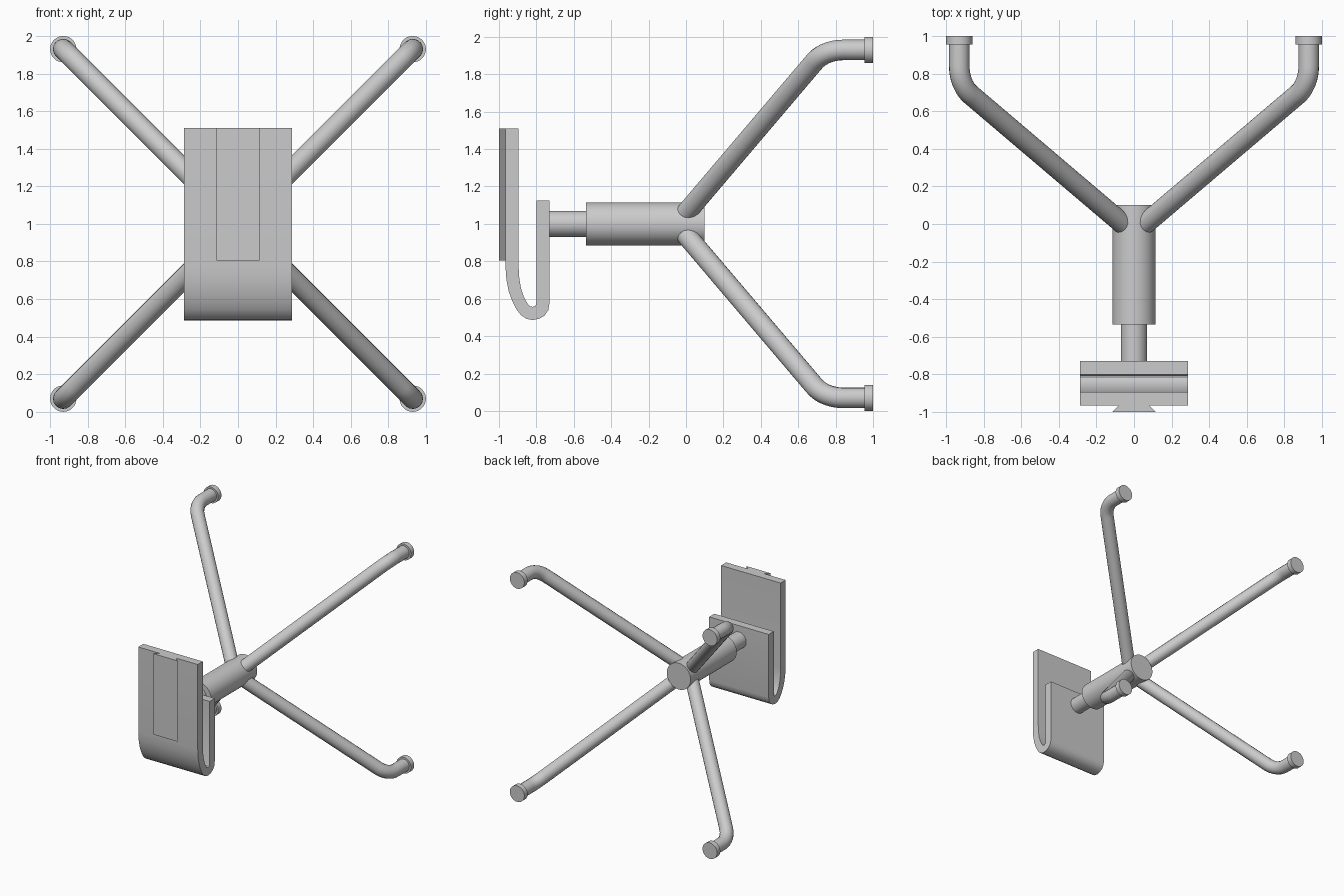
import bpy, bmesh, math
from mathutils import Vector

if "Cube" in bpy.data.objects:
    bpy.data.objects.remove(bpy.data.objects["Cube"])


def finish(obj, angle=30):
    bpy.ops.object.select_all(action='DESELECT')
    obj.select_set(True)
    bpy.context.view_layer.objects.active = obj
    bpy.ops.object.shade_smooth_by_angle(angle=math.radians(angle))


def cylinder(name, x, z, r, y0, y1):
    bpy.ops.mesh.primitive_cylinder_add(vertices=48, radius=r, depth=y1 - y0,
                                        location=(x, (y0 + y1) / 2, z),
                                        rotation=(math.pi / 2, 0, 0))
    obj = bpy.context.object
    obj.name = name
    finish(obj)


def extrude(name, profile, offset):
    bm = bmesh.new()
    face = bm.faces.new([bm.verts.new(p) for p in profile])
    res = bmesh.ops.extrude_face_region(bm, geom=[face])
    verts = [v for v in res['geom'] if isinstance(v, bmesh.types.BMVert)]
    bmesh.ops.translate(bm, vec=offset, verts=verts)
    bmesh.ops.recalc_face_normals(bm, faces=bm.faces)
    mesh = bpy.data.meshes.new(name)
    bm.to_mesh(mesh)
    bm.free()
    obj = bpy.data.objects.new(name, mesh)
    bpy.context.collection.objects.link(obj)
    finish(obj)


def tube(name, path, r):
    curve = bpy.data.curves.new(name, 'CURVE')
    curve.dimensions = '3D'
    curve.bevel_depth = r
    curve.bevel_resolution = 6
    curve.use_fill_caps = True
    spline = curve.splines.new('POLY')
    spline.points.add(len(path) - 1)
    for pt, co in zip(spline.points, path):
        pt.co = (*co, 1)
    obj = bpy.data.objects.new(name, curve)
    bpy.context.collection.objects.link(obj)
    bpy.ops.object.select_all(action='DESELECT')
    obj.select_set(True)
    bpy.context.view_layer.objects.active = obj
    bpy.ops.object.convert(target='MESH')
    finish(bpy.context.object, 40)


def bent_path(start, corner, end, radius, steps=12):
    # straight - circular fillet - straight
    a, b = (start - corner).normalized(), (end - corner).normalized()
    half = a.angle(b) / 2
    t = radius / math.tan(half)
    mid = (a + b).normalized()
    centre = corner + mid * (radius / math.sin(half))
    p, q = corner + a * t - centre, corner + b * t - centre
    sweep = p.angle(q)
    arc = [centre + (p * math.sin((1 - i / steps) * sweep) + q * math.sin(i / steps * sweep))
           / math.sin(sweep) for i in range(steps + 1)]
    return [start] + arc + [end]


# Hub and narrower shaft
cylinder("hub", 0, 1, 0.115, -0.535, 0.1)
cylinder("shaft", 0, 1, 0.07, -0.74, -0.53)

# Four bent arms with round feet
for sx, side in ((-1, "left"), (1, "right")):
    for sz, level in ((-1, "lower"), (1, "upper")):
        x, z = 0.93 * sx, 1 + 0.93 * sz
        path = bent_path(Vector((0, -0.05, 1)), Vector((x, 0.74, z)),
                         Vector((x, 0.96, z)), 0.18)
        tube(f"{level}_{side}_arm", path, 0.055)
        cylinder(f"{level}_{side}_foot", x, z, 0.07, 0.955, 1.0)

# J-shaped bracket, profile in y and z
hook = [(-0.965, 1.51), (-0.965, 0.77), (-0.96, 0.70), (-0.948, 0.64), (-0.93, 0.59),
        (-0.908, 0.545), (-0.882, 0.512), (-0.852, 0.492), (-0.82, 0.486),
        (-0.785, 0.493), (-0.755, 0.511), (-0.736, 0.539), (-0.73, 0.575),
        (-0.73, 1.125), (-0.80, 1.125), (-0.80, 0.575), (-0.806, 0.561), (-0.82, 0.556),
        (-0.835, 0.56), (-0.847, 0.573), (-0.867, 0.61), (-0.883, 0.66),
        (-0.892, 0.715), (-0.895, 0.77), (-0.895, 1.51)]
extrude("hook_bracket", [(-0.287, y, z) for y, z in hook], (0.574, 0, 0))

# Dovetail rail on the bracket front
rail = [(-0.115, -1.0), (0.115, -1.0), (0.08, -0.965), (-0.08, -0.965)]
extrude("dovetail_rail", [(x, y, 0.805) for x, y in rail], (0, 0, 0.705))
